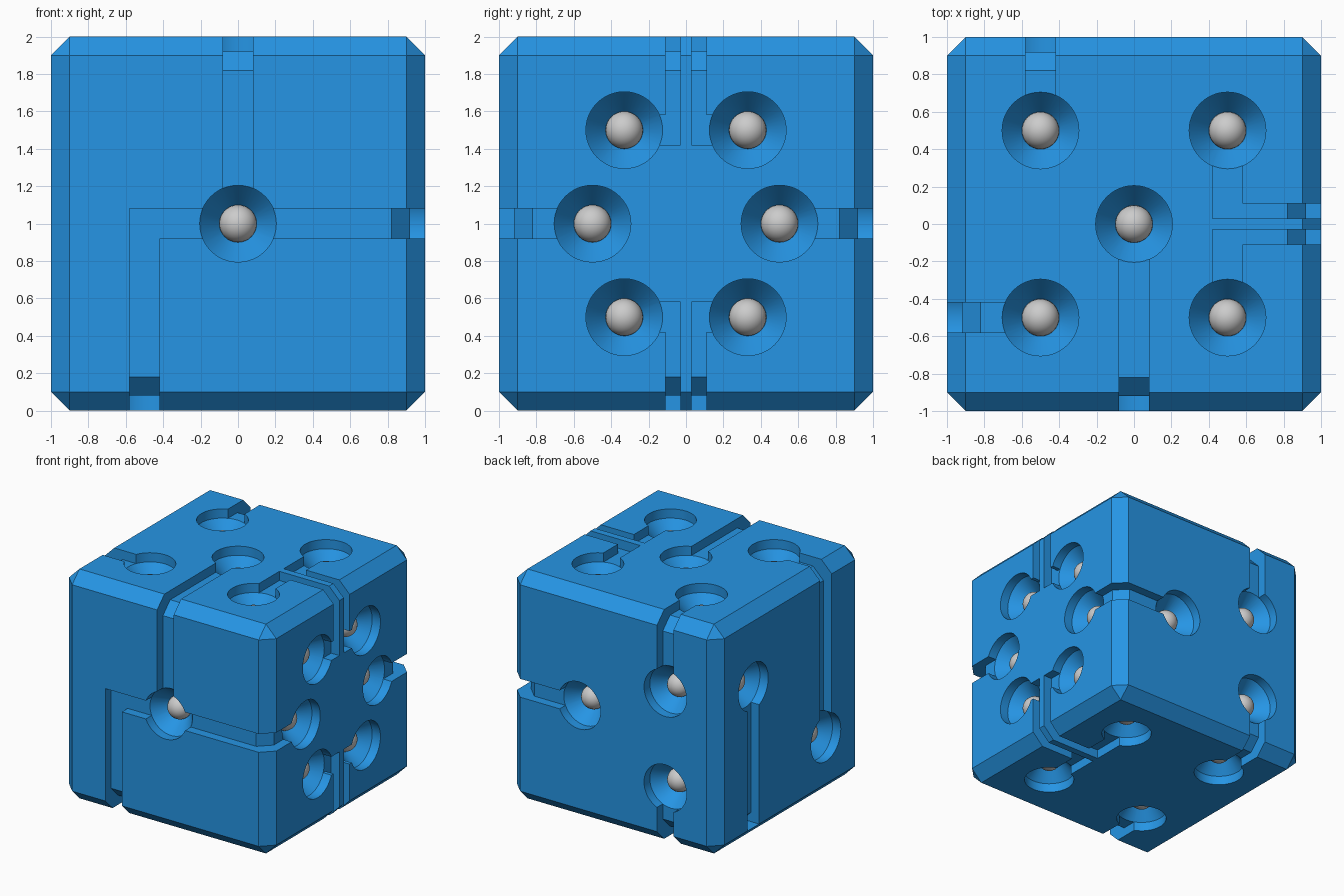
import bpy, bmesh, math
from mathutils import Matrix, Vector

if "Cube" in bpy.data.objects:
    bpy.data.objects.remove(bpy.data.objects["Cube"])

X, Y, Z = Vector((1, 0, 0)), Vector((0, 1, 0)), Vector((0, 0, 1))
CENTER = Vector((0, 0, 1))
# face name: (u axis, v axis, outward normal)
FACES = {"front": (X, Z, -Y), "back": (X, Z, Y), "right": (Y, Z, X),
         "left": (Y, Z, -X), "top": (X, Y, Z), "bottom": (X, Y, -Z)}
W = 0.08    # half width of a groove
E = 1.05    # runs past the cube edge


def at(face, u, v, depth):
    a, b, n = FACES[face]
    return CENTER + a * u + b * v + n * (1 - depth)


def finish(bm, name):
    bmesh.ops.recalc_face_normals(bm, faces=bm.faces[:])
    me = bpy.data.meshes.new(name)
    bm.to_mesh(me)
    bm.free()
    ob = bpy.data.objects.new(name, me)
    bpy.context.collection.objects.link(ob)
    return ob


def chamfered_cube(name, half, chamfer):
    bm = bmesh.new()
    bmesh.ops.create_cube(bm, size=2 * half, matrix=Matrix.Translation(CENTER))
    bmesh.ops.bevel(bm, geom=bm.edges[:], offset=chamfer, segments=1,
                    affect='EDGES', profile=0.5)
    return finish(bm, name)


def smooth(ob):
    bpy.ops.object.select_all(action='DESELECT')
    ob.select_set(True)
    bpy.context.view_layer.objects.active = ob
    bpy.ops.object.shade_smooth_by_angle(angle=math.radians(30))


def boolean(ob, other, operation):
    mod = ob.modifiers.new(other.name, 'BOOLEAN')
    mod.operation, mod.solver, mod.object = operation, 'EXACT', other
    mod.use_self = True
    other.hide_render = True
    bpy.context.view_layer.objects.active = ob
    bpy.ops.object.modifier_apply(modifier=mod.name)
    bpy.data.objects.remove(other)


# pip centres on each face
pips = {
    "front": [(0, 0)],
    "left": [(0.5, 0.33), (-0.5, -0.5)],
    "back": [(0.33, 0), (-0.5, 0.33), (-0.5, -0.5)],
    "bottom": [(u, v) for u in (-0.5, 0.5) for v in (-0.5, 0.5)],
    "top": [(0, 0)] + [(u, v) for u in (-0.5, 0.5) for v in (-0.5, 0.5)],
    "right": [(s * u, v) for s in (-1, 1)
              for u, v in ((0.33, 0.5), (0.5, 0), (0.33, -0.5))],
}

# grooves as rectangles on each face: u0, u1, v0, v1
grooves = [
    ("front", -W, W, 0, E), ("front", -0.58, E, -W, W), ("front", -0.58, -0.42, -E, W),
    ("back", 0.33, E, -W, W), ("back", -0.58, -0.42, 0.33, E),
    ("back", -0.58, -0.42, -E, -0.5),
    ("left", 0.42, 0.58, -0.9, 0.33), ("left", -0.58, -0.42, -0.5, E),
    ("top", -W, W, -E, 0), ("top", -0.58, -0.42, 0.5, E), ("top", -E, -0.5, -0.58, -0.42),
    ("bottom", -0.58, -0.42, -E, -0.5), ("bottom", -0.58, -0.42, 0.5, E),
]
for s in (-1, 1):
    thin = sorted((s * 0.03, s * 0.11))
    reach = sorted((s * 0.03, s * 0.5))
    for face in ("top", "bottom"):
        grooves += [(face, 0.42, 0.58, *reach), (face, 0.42, E, *thin)]
    grooves.append(("right", *sorted((s * 0.5, s * E)), -W, W))
    side = sorted((s * 0.03, s * 0.33))
    for t in (-1, 1):
        grooves += [("right", *thin, *sorted((t * 0.42, t * E))),
                    ("right", *side, *sorted((t * 0.42, t * 0.58)))]

# groove cutter boxes
bm = bmesh.new()
for face, u0, u1, v0, v1 in grooves:
    corners = [at(face, u, v, d) for u in (u0, u1) for v in (v0, v1) for d in (-0.05, 0.2)]
    bmesh.ops.convex_hull(bm, input=[bm.verts.new(c) for c in corners])
bmesh.ops.dissolve_limit(bm, angle_limit=0.01, verts=bm.verts[:], edges=bm.edges[:])
groove_cutter = finish(bm, "groove_cutter")

# pit cutter: short straight wall, then a cone down to the ball
bm = bmesh.new()
N = 48
for face, spots in pips.items():
    for u, v in spots:
        rings = []
        for r, d in ((0.205, -0.05), (0.205, 0.08), (0.1, 0.21)):
            rings.append([bm.verts.new(at(face, u + r * math.cos(2 * math.pi * i / N),
                                          v + r * math.sin(2 * math.pi * i / N), d))
                          for i in range(N)])
        for a, b in zip(rings, rings[1:]):
            for i in range(N):
                j = (i + 1) % N
                bm.faces.new((a[i], a[j], b[j], b[i]))
        bm.faces.new(rings[0])
        bm.faces.new(rings[-1])
pit_cutter = finish(bm, "pit_cutter")

# die body: cut grooves through the shell, restore the core as groove floor, cut pits
body = chamfered_cube("die_body", 1.0, 0.1)
core = chamfered_cube("groove_floor", 0.92, 0.1)
boolean(body, groove_cutter, 'DIFFERENCE')
boolean(body, core, 'UNION')
boolean(body, pit_cutter, 'DIFFERENCE')
blue = bpy.data.materials.new("blue")
blue.diffuse_color = (0.019, 0.3, 0.78, 1)
blue.use_nodes = True
blue.node_tree.nodes["Principled BSDF"].inputs["Base Color"].default_value = blue.diffuse_color
body.data.materials.clear()
body.data.materials.append(blue)
smooth(body)

# grey balls in the pits
bm = bmesh.new()
for face, spots in pips.items():
    for u, v in spots:
        bmesh.ops.create_uvsphere(bm, u_segments=32, v_segments=16, radius=0.1,
                                  matrix=Matrix.Translation(at(face, u, v, 0.2)))
smooth(finish(bm, "pip_balls"))
